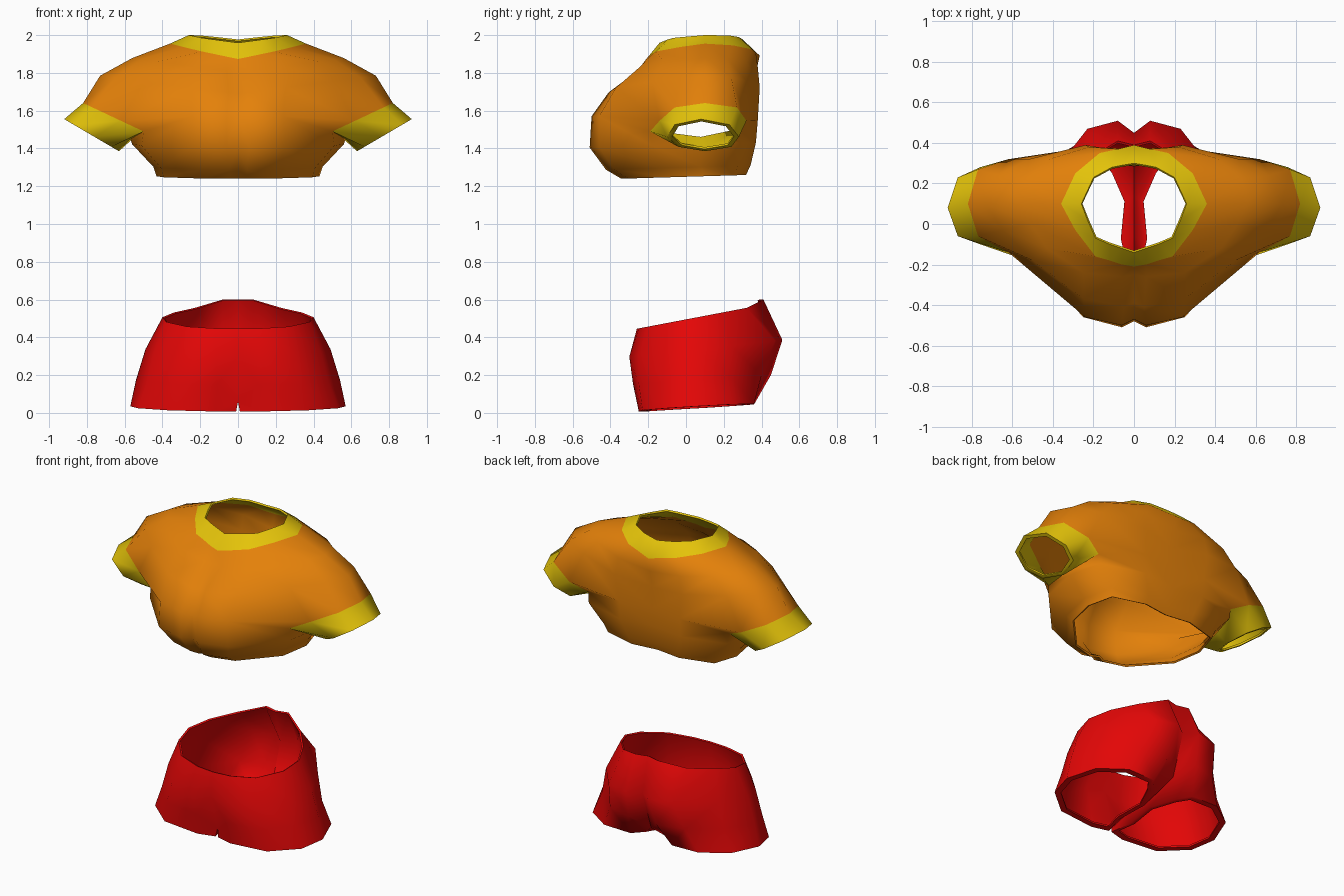
import bpy
import bmesh
from math import radians
from mathutils import Vector

if "Cube" in bpy.data.objects:
    bpy.data.objects.remove(bpy.data.objects["Cube"])


def make_material(name, colour):
    material = bpy.data.materials.new(name)
    material.use_nodes = True
    rgba = (*colour, 1.0)
    material.diffuse_color = rgba
    shader = material.node_tree.nodes["Principled BSDF"]
    shader.inputs["Base Color"].default_value = rgba
    shader.inputs["Roughness"].default_value = 0.8
    return material


orange = make_material("orange cloth", (0.78, 0.22, 0.003))
yellow = make_material("yellow trim", (0.78, 0.55, 0.003))
red = make_material("red cloth", (0.78, 0.002, 0.002))


def section(bm, outline, height, slope_x=0.0, slope_y=0.0):
    """Half cross-section in hundredths, front to back, on a tilted plane."""
    return [bm.verts.new((x / 100, y / 100, height + (slope_x * x + slope_y * y) / 100))
            for x, y in outline]


def strip(bm, upper, lower, material=0, closed=False):
    """Bridge two sections with quads."""
    count = len(upper)
    for i in range(count if closed else count - 1):
        j = (i + 1) % count
        face = bm.faces.new((upper[i], lower[i], lower[j], upper[j]))
        face.material_index = material


def lip(bm, ring, scale, material=0):
    """Turn the edge of a closed opening inwards."""
    centre = sum((v.co for v in ring), Vector()) / len(ring)
    inner = [bm.verts.new(centre.lerp(v.co, scale)) for v in ring]
    strip(bm, ring, inner, material, closed=True)


def finish(bm, name, materials):
    """Mirror the half garment, give the cloth thickness and smooth it."""
    mesh = bpy.data.meshes.new(name)
    bm.to_mesh(mesh)
    bm.free()
    for material in materials:
        mesh.materials.append(material)
    garment = bpy.data.objects.new(name, mesh)
    bpy.context.collection.objects.link(garment)
    bpy.ops.object.select_all(action="DESELECT")
    garment.select_set(True)
    bpy.context.view_layer.objects.active = garment
    mirror = garment.modifiers.new("Mirror", "MIRROR")
    mirror.merge_threshold = 0.002
    cloth = garment.modifiers.new("Cloth", "SOLIDIFY")
    cloth.thickness = 0.012
    cloth.offset = -1
    for modifier in ("Mirror", "Cloth"):
        bpy.ops.object.modifier_apply(modifier=modifier)
    bpy.ops.object.shade_smooth_by_angle(angle=radians(60))


# Shirt: collar
bm = bmesh.new()
collar_edge = section(bm, [(0, -14), (6, -12), (12, -10), (19, -7), (23, 2),
                           (26, 10), (20, 23), (11, 28), (6, 29), (0, 30)], 1.965, 0.12, 0.04)
collar_seam = section(bm, [(0, -21), (6, -20), (12, -18), (19, -16), (29, -3),
                           (36, 10), (29, 25), (17, 35), (8, 37), (0, 39)], 1.88, 0.2, 0.03)
strip(bm, collar_edge, collar_seam, 1)

# Shirt: shoulders and chest
yoke = section(bm, [(0, -25), (6, -26), (25, -24), (43, -12), (51, 0),
                    (56, 10), (53, 22), (42, 32), (22, 38), (0, 37)], 1.8, 0.14)
shoulder = section(bm, [(0, -39), (5, -41), (25, -37), (50, -18), (65, -3),
                        (73, 10), (67, 24), (52, 32), (24, 39), (0, 35)], 1.69, 0.13)
strip(bm, collar_seam, yoke)
strip(bm, yoke, shoulder)

front = section(bm, [(0, -47), (6, -50), (24, -46)], 1.57)
back = section(bm, [(22, 38), (0, 35)], 1.55)
arm = section(bm, [(62, -14), (77, -6), (82, 10), (77, 27), (62, 32)], 1.255, 0.47)
armpit = section(bm, [(51, 28), (57, 8), (50, -19)], 1.255, 0.47)
armpit[1].co.z = 1.45
strip(bm, shoulder, front + arm + back)

# Shirt: sleeve cuffs
cuff = section(bm, [(76, -10), (87, -6), (92, 8), (87, 23), (76, 28),
                    (67, 24), (63, 10), (67, -4)], 1.016, 0.586)
strip(bm, arm + armpit, cuff, 1, closed=True)
lip(bm, cuff, 0.86, 1)

# Shirt: lower body, narrowing to the hem
bm.faces.new((front[-1], armpit[-1], arm[0]))
bm.faces.new((arm[-1], armpit[0], back[0]))
torso = [(0, -48), (6, -51), (25, -46), (51, -18), (56, 7), (50, 29), (22, 37), (0, 34)]
upper = front + armpit[::-1] + back
for wide, deep, shift, height in ((1, 1, 0, 1.42), (0.8, 0.87, 2, 1.3), (0.77, 0.75, 4, 1.25)):
    lower = section(bm, [(x * wide, y * deep + shift) for x, y in torso], height, 0, 0.03)
    strip(bm, upper, lower)
    upper = lower
finish(bm, "shirt", [orange, yellow])

# Shorts: waist and hips
bm = bmesh.new()
waist = section(bm, [(0, -26), (12, -25), (27, -20), (38, -7), (40, 6),
                     (34, 19), (23, 32), (8, 41), (0, 39)], 0.495, 0, 0.19)
for vert in waist[-2:]:
    vert.co.z = 0.6
hips = section(bm, [(0, -28), (12, -30), (30, -25), (44, -9), (49, 6),
                    (41, 24), (23, 47), (8, 51), (0, 45)], 0.33, 0, 0.11)
thighs = section(bm, [(0, -21), (11, -28), (34, -25), (48, -10), (54, 6),
                      (44, 24), (27, 40), (10, 45), (0, 36)], 0.17, 0, 0.07)
thighs[0].co.z = 0.06
thighs[-1].co.z = 0.12
strip(bm, waist, hips)
strip(bm, hips, thighs)

# Shorts: crotch seam and leg openings
crotch = section(bm, [(0, 14), (0, -6)], 0.06)
leg_hem = section(bm, [(1, -22), (12, -25), (37, -23), (53, -10), (57, 6), (50, 25),
                       (34, 36), (15, 36), (9, 28), (2, 12), (4, -9)], 0.02, 0.02, 0.06)
strip(bm, thighs + crotch, leg_hem, closed=True)
lip(bm, leg_hem, 0.88)
finish(bm, "shorts", [red])
